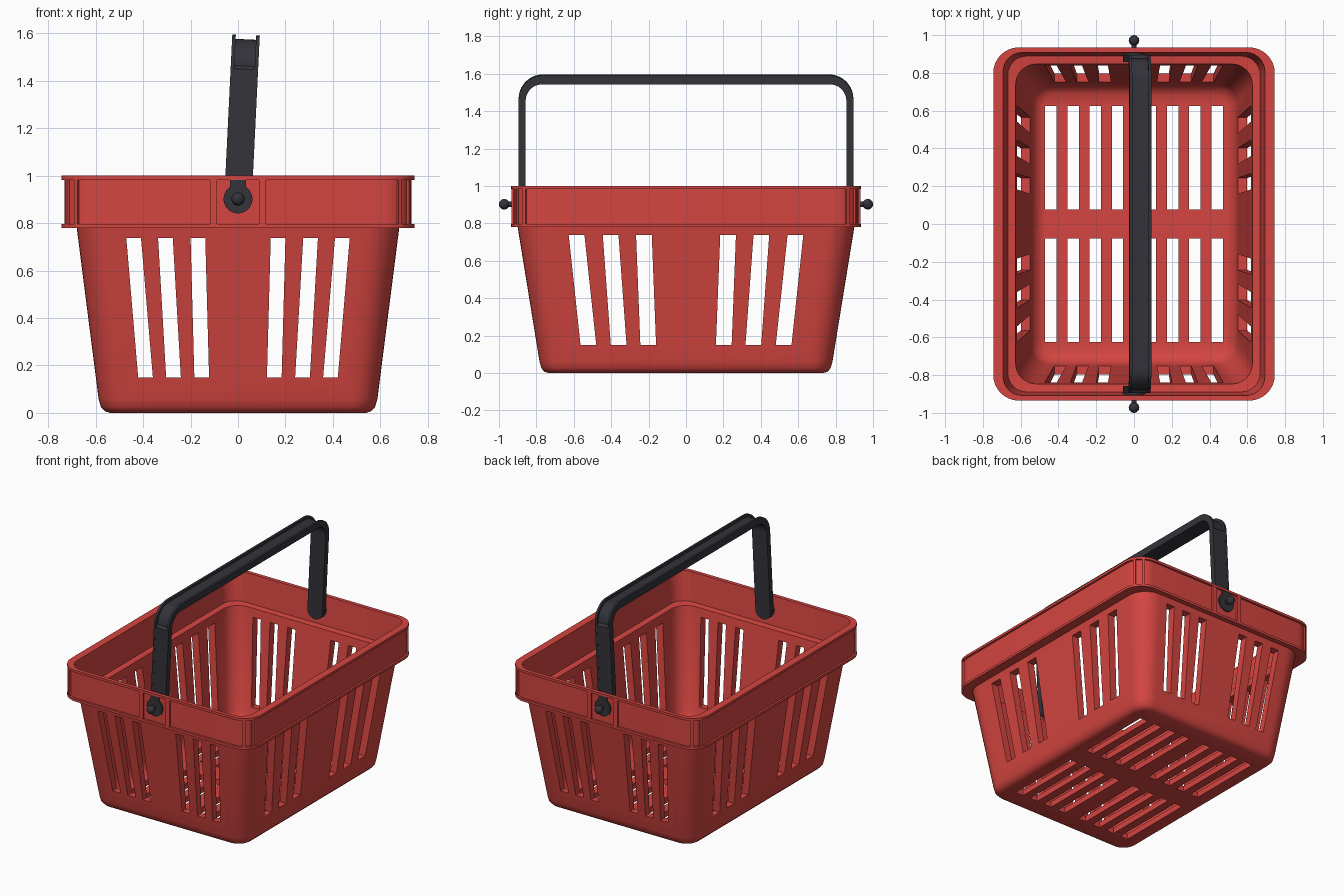
import bpy, bmesh, math
from mathutils import Matrix, Vector

if "Cube" in bpy.data.objects:
    bpy.data.objects.remove(bpy.data.objects["Cube"])


def material(name, rgb):
    m = bpy.data.materials.new(name)
    m.diffuse_color = (*rgb, 1)
    m.use_nodes = True
    m.node_tree.nodes["Principled BSDF"].inputs["Base Color"].default_value = m.diffuse_color
    return m


RED = material("red plastic", (0.66, 0.06, 0.052))
DARK = material("dark grey plastic", (0.034, 0.033, 0.042))


def finish(name, bm, mat=None, smooth=True):
    bmesh.ops.recalc_face_normals(bm, faces=bm.faces)
    me = bpy.data.meshes.new(name)
    bm.to_mesh(me)
    bm.free()
    ob = bpy.data.objects.new(name, me)
    bpy.context.collection.objects.link(ob)
    if mat:
        me.materials.append(mat)
        if smooth:
            shade(ob)
    return ob


def shade(ob):
    bpy.ops.object.select_all(action='DESELECT')
    ob.select_set(True)
    bpy.context.view_layer.objects.active = ob
    bpy.ops.object.shade_smooth_by_angle(angle=math.radians(35))


def loft(bm, rings):
    # closed rings of equal length, capped at both ends
    vs = [[bm.verts.new(p) for p in r] for r in rings]
    n = len(vs[0])
    for a, b in zip(vs, vs[1:]):
        for i in range(n):
            bm.faces.new((a[i], a[(i + 1) % n], b[(i + 1) % n], b[i]))
    bm.faces.new(vs[0])
    bm.faces.new(vs[-1])


def rounded_rect(hx, hy, r, z, n=9):
    pts = []
    for q, (sx, sy) in enumerate([(1, 1), (-1, 1), (-1, -1), (1, -1)]):
        for i in range(n):
            a = math.pi / 2 * (q + i / (n - 1))
            pts.append((sx * (hx - r) + r * math.cos(a), sy * (hy - r) + r * math.sin(a), z))
    return pts


def box(bm, centre, size, rot=0):
    m = Matrix.Translation(centre) @ Matrix.Rotation(rot, 4, 'Z') @ Matrix.Diagonal((*size, 1))
    bmesh.ops.create_cube(bm, size=1, matrix=m)


def rod(bm, y0, y1, r, z, seg=28):
    # cylinder along y
    m = Matrix.Translation((0, (y0 + y1) / 2, z)) @ Matrix.Rotation(math.pi / 2, 4, 'X')
    bmesh.ops.create_cone(bm, cap_ends=True, segments=seg, radius1=r, radius2=r,
                          depth=abs(y1 - y0), matrix=m)


# basket shell: outside, rim band, inner ledge, inside
bm = bmesh.new()
loft(bm, [rounded_rect(*s) for s in [
    (0.54, 0.735, 0.075, 0.0), (0.562, 0.757, 0.09, 0.007), (0.578, 0.773, 0.10, 0.025),
    (0.588, 0.783, 0.11, 0.06), (0.68, 0.90, 0.14, 0.78),
    (0.745, 0.935, 0.135, 0.78), (0.745, 0.935, 0.135, 0.797),
    (0.731, 0.921, 0.121, 0.797), (0.731, 0.921, 0.121, 0.983),
    (0.745, 0.935, 0.135, 0.983), (0.745, 0.935, 0.135, 1.0),
    (0.693, 0.908, 0.10, 1.0), (0.668, 0.889, 0.10, 0.80),
    (0.627, 0.847, 0.11, 0.795), (0.545, 0.745, 0.10, 0.11),
    (0.525, 0.725, 0.09, 0.065), (0.485, 0.685, 0.06, 0.04)]])
basket = finish("basket_shell", bm, RED, False)

# slanted wall slots: (top centre, bottom centre) pairs, cut straight through both walls
Z0, Z1 = 0.15, 0.737


def wall_cutter(name, slots, half, along_y):
    bm = bmesh.new()
    for top, low in slots:
        for s in (1, -1):
            rings = []
            for d in (-1.2, 1.2):
                quad = [(s * low - half, Z0), (s * low + half, Z0),
                        (s * top + half, Z1), (s * top - half, Z1)]
                rings.append([(u, d, z) if along_y else (d, u, z) for u, z in quad])
            loft(bm, rings)
    return finish(name, bm)


cutters = [
    wall_cutter("front_slot_cutter", [(0.44, 0.39), (0.306, 0.272), (0.169, 0.153)], 0.031, True),
    wall_cutter("side_slot_cutter", [(0.585, 0.522), (0.403, 0.36), (0.225, 0.202)], 0.042, False)]

# floor slots
bm = bmesh.new()
for x in (0.087, 0.205, 0.322, 0.44):
    for sx in (1, -1):
        for sy in (1, -1):
            box(bm, (sx * x, sy * 0.352, 0), (0.06, 0.548, 0.3))
cutters.append(finish("floor_slot_cutter", bm))

for c in cutters:
    c.hide_render = True
    mod = basket.modifiers.new(c.name, 'BOOLEAN')
    mod.operation, mod.solver, mod.object = 'DIFFERENCE', 'EXACT', c
bpy.context.view_layer.update()
cut = bpy.data.meshes.new_from_object(basket.evaluated_get(bpy.context.evaluated_depsgraph_get()))
basket.modifiers.clear()
basket.data = cut
cut.materials.clear()
cut.materials.append(RED)
for c in cutters:
    bpy.data.objects.remove(c)
shade(basket)

# upright ribs on the rim band: two per corner, two beside each pivot
bm = bmesh.new()
for sx in (1, -1):
    for sy in (1, -1):
        for deg in (30, 56):
            a = math.radians(deg)
            box(bm, (sx * (0.61 + 0.124 * math.cos(a)), sy * (0.80 + 0.124 * math.sin(a)), 0.89),
                (0.018, 0.018, 0.19), sx * sy * a)
        box(bm, (sx * 0.104, sy * 0.925, 0.89), (0.03, 0.018, 0.19))
finish("rim_ribs", bm, RED, False)

# handle: flat strip swept over the basket, outer channel along the bar and bends
W, LIP, Y, TOP, R = 0.058, 0.015, 0.895, 1.594, 0.13
half_path = [(Y, 0.9, 0, 0.001, 0.038), (Y, 1.45, 0, 0.001, 0.038)]
for i in range(11):
    a = math.pi / 2 * i / 10
    half_path.append((Y - R + R * math.cos(a), TOP - R + R * math.sin(a), a,
                      0.018, 0.038 + 0.01 * i / 10))
path = [(1, *p) for p in half_path] + [(-1, *p) for p in reversed(half_path)]
tilt = (Matrix.Translation((0, 0, 0.9)) @ Matrix.Rotation(math.radians(2.8), 4, 'Y')
        @ Matrix.Translation((0, 0, -0.9)))
bm = bmesh.new()
rings = []
for s, y, z, a, d, t in path:
    section = [(-W, 0), (-W + LIP, 0), (-W + LIP, d), (W - LIP, d), (W - LIP, 0),
               (W, 0), (W, t), (-W, t)]
    rings.append([(x, s * (y - o * math.cos(a)), z - o * math.sin(a)) for x, o in section])
loft(bm, rings)
for s in (1, -1):
    rod(bm, s * (Y - 0.038), s * Y, W, 0.9)
bmesh.ops.transform(bm, matrix=tilt, verts=bm.verts)
finish("handle", bm, DARK)

# pivots: disc with neck on the rim band, pin and ball end
for s, name in ((-1, "front_pivot"), (1, "back_pivot")):
    bm = bmesh.new()
    rod(bm, s * 0.89, s * 0.932, 0.061, 0.902)
    box(bm, (0, s * 0.918, 0.955), (0.066, 0.026, 0.056))
    rod(bm, s * 0.92, s * 0.965, 0.014, 0.902, 16)
    bmesh.ops.create_uvsphere(bm, u_segments=20, v_segments=12, radius=0.028,
                              matrix=Matrix.Translation((0, s * 0.972, 0.902)))
    finish(name, bm, DARK)
